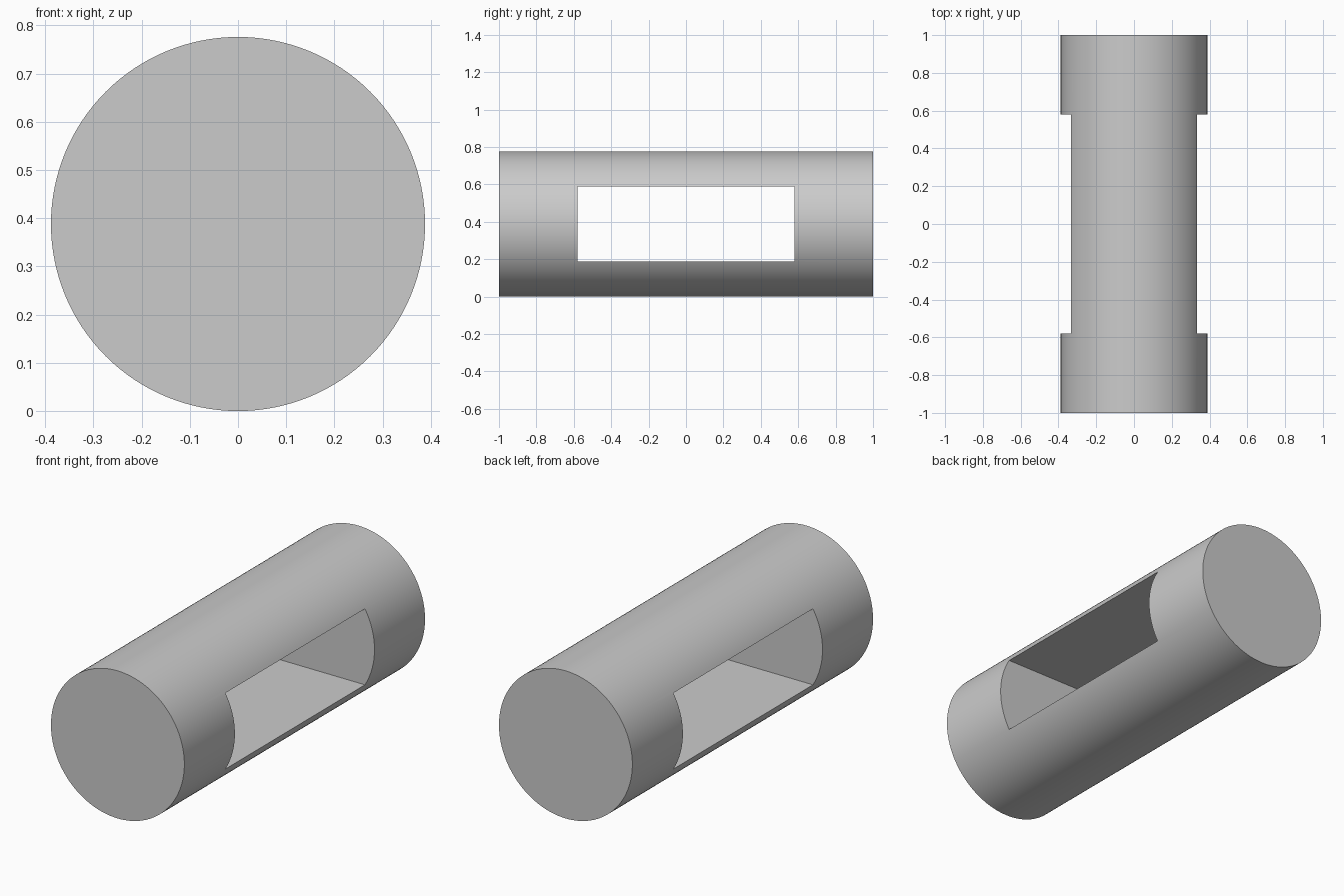
import bpy

RADIUS = 0.388
LENGTH = 2.0
SLOT_LENGTH = 1.16
SLOT_HEIGHT = 0.4

if "Cube" in bpy.data.objects:
    bpy.data.objects.remove(bpy.data.objects["Cube"], do_unlink=True)

# Plain grey material
grey = bpy.data.materials.new("plain_grey")
grey.use_nodes = True
colour = (0.6, 0.6, 0.6, 1)
grey.diffuse_color = colour
grey.node_tree.nodes["Principled BSDF"].inputs["Base Color"].default_value = colour

# Solid round bar lying along y
bpy.ops.mesh.primitive_cylinder_add(vertices=128, radius=RADIUS, depth=LENGTH,
                                    location=(0, 0, RADIUS))
bar = bpy.context.object
bar.name = "slotted_bar"
bar.rotation_euler.x = 1.5707963
bpy.ops.object.transform_apply(location=False, rotation=True, scale=False)
bar.data.materials.append(grey)

# Rectangular slot cutter running right through from side to side
bpy.ops.mesh.primitive_cube_add(size=1, location=(0, 0, RADIUS))
cutter = bpy.context.object
cutter.name = "slot_cutter"
cutter.scale = (4 * RADIUS, SLOT_LENGTH, SLOT_HEIGHT)
bpy.ops.object.transform_apply(location=False, rotation=False, scale=True)
cutter.data.materials.append(grey)
cutter.hide_render = True

# Cut the slot, then remove the cutter
bpy.ops.object.select_all(action="DESELECT")
bar.select_set(True)
bpy.context.view_layer.objects.active = bar
slot = bar.modifiers.new("slot", "BOOLEAN")
slot.operation = "DIFFERENCE"
slot.solver = "EXACT"
slot.object = cutter
bpy.ops.object.modifier_apply(modifier=slot.name)
bpy.data.objects.remove(cutter, do_unlink=True)

# Smooth round surface with crisp slot and end edges
bpy.ops.object.shade_smooth_by_angle(angle=0.5)
